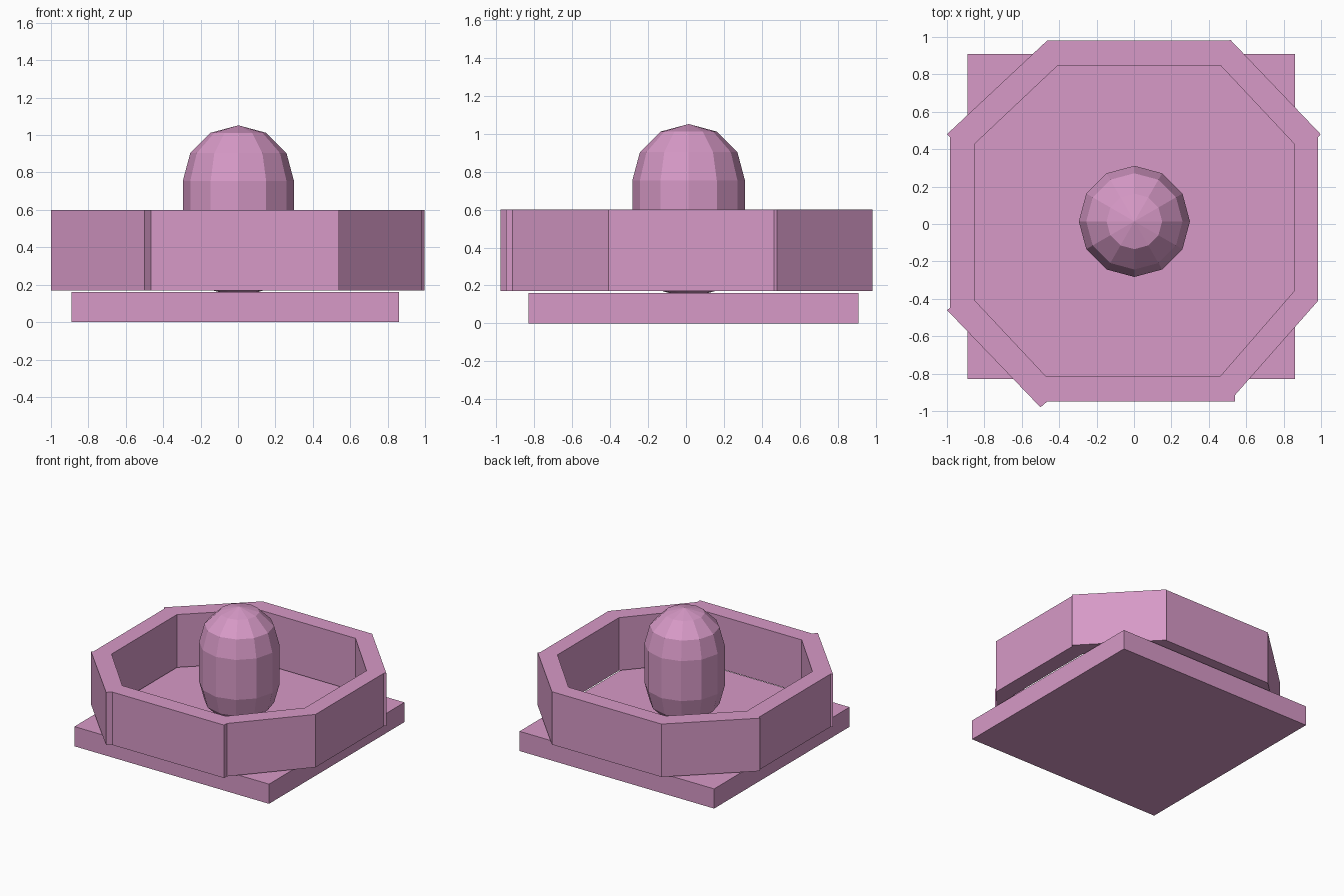
import bpy, bmesh, math
from mathutils import Matrix, Vector

if "Cube" in bpy.data.objects:
    bpy.data.objects.remove(bpy.data.objects["Cube"])

mat = bpy.data.materials.new("pink")
mat.diffuse_color = (0.68, 0.32, 0.57, 1)
mat.use_nodes = True
mat.node_tree.nodes["Principled BSDF"].inputs["Base Color"].default_value = mat.diffuse_color


def finish(bm, name):
    bmesh.ops.recalc_face_normals(bm, faces=bm.faces[:])
    me = bpy.data.meshes.new(name)
    bm.to_mesh(me)
    bm.free()
    me.materials.append(mat)
    ob = bpy.data.objects.new(name, me)
    bpy.context.collection.objects.link(ob)
    return ob


def prism(name, loops, z0, z1):
    """Extrude a flat outline; a second loop cuts a hole in it."""
    bm = bmesh.new()
    edges = []
    for pts in loops:
        vs = [bm.verts.new((x, y, z0)) for x, y in pts]
        edges += [bm.edges.new((vs[i - 1], vs[i])) for i in range(len(vs))]
    bmesh.ops.triangle_fill(bm, edges=edges, use_beauty=True, normal=Vector((0, 0, 1)))
    new = bmesh.ops.extrude_face_region(bm, geom=bm.faces[:], use_keep_orig=True)["geom"]
    bmesh.ops.translate(bm, verts=[v for v in new if isinstance(v, bmesh.types.BMVert)],
                        vec=(0, 0, z1 - z0))
    return finish(bm, name)


# Square base slab
prism("base_slab", [[(-0.89, -0.83), (0.86, -0.83), (0.86, 0.91), (-0.89, 0.91)]], 0, 0.16)

# Slightly irregular octagonal wall with overlapping corner ends
outer = [(-0.465, -0.95), (0.54, -0.95), (0.54, -0.915), (0.985, -0.41),
         (0.985, 0.465), (0.998, 0.48), (0.515, 0.985), (0.505, 0.98),
         (-0.465, 0.98), (-1.0, 0.48), (-0.985, 0.465), (-0.985, -0.45),
         (-1.0, -0.46), (-0.5, -0.98)]
inner = [(-0.47, -0.815), (0.46, -0.815), (0.855, -0.36), (0.855, 0.43),
         (0.465, 0.845), (-0.41, 0.845), (-0.85, 0.43), (-0.85, -0.41)]
prism("octagon_wall", [outer, inner], 0.17, 0.60)

# Twelve-sided capsule post
R, LOW, HIGH, SIDES = 0.297, 0.43, 0.755, 12
bm = bmesh.new()
rings = []
for i in range(6):
    a = math.radians([-60, -30, 0, 0, 30, 60][i])
    z = (LOW if i < 3 else HIGH) + R * math.sin(a)
    rings.append([bm.verts.new((R * math.cos(a) * math.cos(k * math.tau / SIDES),
                                R * math.cos(a) * math.sin(k * math.tau / SIDES), z))
                  for k in range(SIDES)])
bottom = bm.verts.new((0, 0, LOW - R))
top = bm.verts.new((0, 0, HIGH + R))
for k in range(SIDES):
    for a, b in zip(rings, rings[1:]):
        bm.faces.new((a[k - 1], a[k], b[k], b[k - 1]))
    bm.faces.new((rings[-1][k - 1], rings[-1][k], top))
    bm.faces.new((rings[0][k], rings[0][k - 1], bottom))
bmesh.ops.transform(bm, matrix=Matrix.Translation((0.002, 0.014, 0)), verts=bm.verts[:])
finish(bm, "capsule_post")
